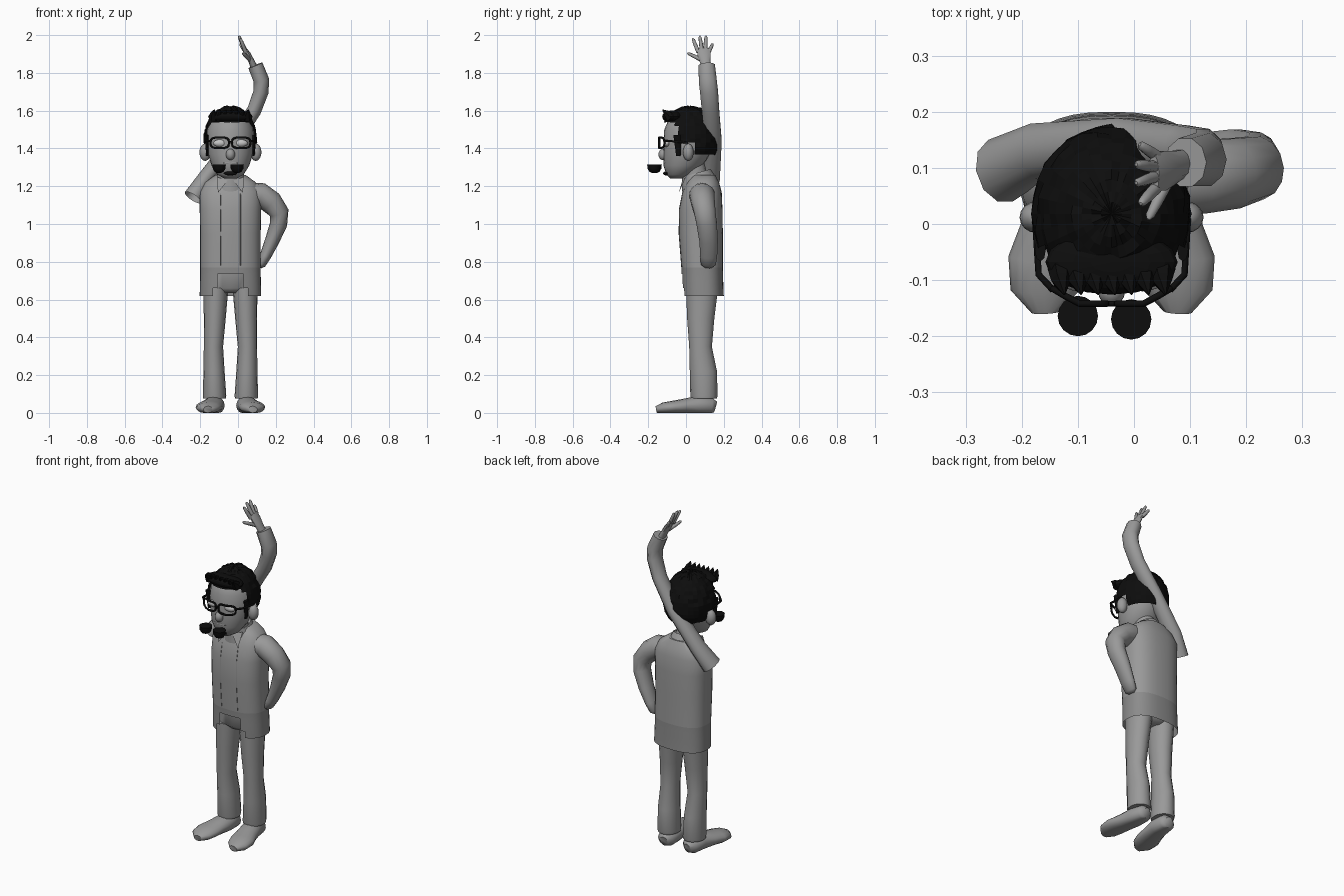
import bpy, bmesh, math, random
from mathutils import Vector

if "Cube" in bpy.data.objects:
    bpy.data.objects.remove(bpy.data.objects["Cube"])
random.seed(4)
CX = -0.04  # middle of the body


def material(name, value):
    m = bpy.data.materials.new(name)
    m.use_nodes = True
    col = (value, value, value, 1)
    m.diffuse_color = col
    m.node_tree.nodes["Principled BSDF"].inputs["Base Color"].default_value = col
    return m


GREY = material("mid grey", 0.32)
DARK = material("darker grey", 0.26)
LIGHT = material("light grey", 0.55)
BLACK = material("black", 0.004)


def finish(name, bm, mat, angle=50):
    bmesh.ops.recalc_face_normals(bm, faces=bm.faces)
    mesh = bpy.data.meshes.new(name)
    bm.to_mesh(mesh)
    bm.free()
    mesh.materials.append(mat)
    ob = bpy.data.objects.new(name, mesh)
    bpy.context.collection.objects.link(ob)
    bpy.ops.object.select_all(action='DESELECT')
    ob.select_set(True)
    bpy.context.view_layer.objects.active = ob
    if angle:
        bpy.ops.object.shade_smooth_by_angle(angle=math.radians(angle))
    return ob


def loft(pts, n=16, level=True, ref=(0, 1, 0), power=2.0, caps=(True, True)):
    """Skin elliptical rings (x, y, z, ru, rv) set level or square to the path."""
    bm = bmesh.new()
    rings = []
    for i, (x, y, z, ru, rv) in enumerate(pts):
        t = Vector((0, 0, 1))
        if not level:
            a, b = pts[max(i - 1, 0)], pts[min(i + 1, len(pts) - 1)]
            t = (Vector(b[:3]) - Vector(a[:3])).normalized()
        u = Vector(ref).cross(t).normalized()
        v = t.cross(u)
        ring = []
        for k in range(n):
            c, s = math.cos(math.tau * k / n), math.sin(math.tau * k / n)
            c = math.copysign(abs(c) ** (2 / power), c)
            s = math.copysign(abs(s) ** (2 / power), s)
            p = Vector((x, y, z)) + u * c * ru + v * s * rv
            p.z = max(p.z, 0)
            ring.append(bm.verts.new(p))
        rings.append(ring)
    for a, b in zip(rings, rings[1:]):
        for k in range(n):
            j = (k + 1) % n
            bm.faces.new((a[k], a[j], b[j], b[k]))
    if caps[0]:
        bm.faces.new(rings[0])
    if caps[1]:
        bm.faces.new(rings[-1])
    return bm


def ball(size, at, seg=16, rings=10):
    bm = bmesh.new()
    bmesh.ops.create_uvsphere(bm, u_segments=seg, v_segments=rings, radius=1)
    bmesh.ops.scale(bm, vec=size, verts=bm.verts)
    bmesh.ops.translate(bm, vec=at, verts=bm.verts)
    return bm


def wire(name, pts, r, mat, cyclic=False):
    cu = bpy.data.curves.new(name, 'CURVE')
    cu.dimensions = '3D'
    cu.bevel_depth, cu.bevel_resolution = r, 1
    sp = cu.splines.new('POLY')
    sp.points.add(len(pts) - 1)
    for q, p in zip(sp.points, pts):
        q.co = (*p, 1)
    sp.use_cyclic_u = cyclic
    cu.materials.append(mat)
    ob = bpy.data.objects.new(name, cu)
    bpy.context.collection.objects.link(ob)
    bpy.ops.object.select_all(action='DESELECT')
    ob.select_set(True)
    bpy.context.view_layer.objects.active = ob
    bpy.ops.object.convert(target='MESH')


# Shirt with a front opening at the hem and a darker lower band
bm = loft([(CX, .09, .62, .163, .11), (CX, .088, .66, .162, .11),
           (CX, .087, .70, .161, .11), (CX, .086, .735, .16, .11),
           (CX, .085, .77, .16, .11), (CX, .078, .95, .16, .117),
           (CX, .078, 1.08, .163, .115), (CX, .085, 1.17, .163, .104),
           (CX, .09, 1.22, .135, .085), (CX, .09, 1.26, .08, .065)],
          n=36, power=2.5, caps=(False, True))
gap = []
for f in bm.faces:
    c = f.calc_center_median()
    f.material_index = int(c.z < .77)
    if c.y < .03 and abs(c.x - CX) < .1 - (c.z - .62) * .45 and c.z < .73:
        gap.append(f)
bmesh.ops.delete(bm, geom=gap, context='FACES')
shirt = finish("shirt", bm, GREY)
shirt.data.materials.append(DARK)

# Front seams laid on the shirt surface
bpy.context.view_layer.update()
for side in (-1, 1):
    seam = []
    for i in range(12):
        hit, loc, nor, idx = shirt.ray_cast(
            Vector((CX + side * .053, -1, .78 + i * .037)), Vector((0, 1, 0)))
        if hit:
            seam.append(loc)
    if len(seam) > 1:
        wire("shirt_seam", seam, .002, DARK)

# Collar and its two points
finish("collar", loft([(CX, .075, 1.2, .095, .1), (CX, .055, 1.27, .068, .078)],
                      level=False, caps=(False, False)), GREY)
for side in (-1, 1):
    bm = bmesh.new()
    tri = [(.015, -.02, 1.23), (.072, .0, 1.25), (.066, -.038, 1.165)]
    bm.faces.new([bm.verts.new((CX + side * x, y, z)) for x, y, z in tri])
    finish("collar_point", bm, GREY, 0)

# Trousers and shoes
finish("hips", loft([(CX, .085, .635, .06, .06), (CX, .085, .66, .14, .085),
                     (CX, .085, .76, .145, .09)], n=20), GREY)
for side in (-1, 1):
    def at(off):
        return CX + side * off
    finish("trouser_leg", loft([
        (at(.084), .095, .075, .06, .068), (at(.084), .095, .09, .062, .072),
        (at(.087), .092, .22, .056, .072), (at(.09), .077, .35, .051, .06),
        (at(.083), .078, .5, .058, .072), (at(.077), .085, .66, .066, .085)]), GREY)
    finish("shoe", loft([
        (at(.078), .155, .03, .025, .03), (at(.08), .135, .036, .048, .045),
        (at(.086), .06, .04, .056, .05), (at(.1), -.01, .035, .062, .04),
        (at(.115), -.07, .03, .07, .034), (at(.12), -.12, .025, .06, .03),
        (at(.118), -.157, .018, .025, .018)],
        level=False, ref=(0, 0, 1)), GREY)

# Arm resting on the hip
finish("hip_arm", loft([
    (.05, .08, 1.16, .06, .065), (.12, .085, 1.155, .064, .068),
    (.175, .09, 1.115, .062, .064), (.218, .1, 1.06, .052, .058),
    (.215, .11, 1.0, .046, .055), (.18, .12, .91, .038, .05),
    (.145, .12, .83, .03, .046), (.122, .118, .785, .024, .04),
    (.115, .117, .77, .01, .02)], n=14, level=False), GREY)

# Raised arm passing behind the head, open at the shoulder end
finish("raised_sleeve", loft([
    (-.238, .095, 1.14, .052, .06), (-.17, .13, 1.245, .042, .052),
    (-.02, .145, 1.44, .04, .046), (.085, .13, 1.6, .038, .048),
    (.122, .122, 1.7, .04, .05), (.124, .115, 1.76, .042, .05),
    (.092, .11, 1.84, .04, .045)], n=10, level=False, caps=(False, True)), GREY)
finish("palm", loft([
    (.09, .11, 1.82, .02, .024), (.072, .102, 1.86, .016, .03),
    (.052, .095, 1.9, .015, .037), (.036, .092, 1.927, .01, .034)],
    n=10, level=False), GREY)
for root, tip in [((.04, .065, 1.91), (.012, .036, 1.983)),
                  ((.038, .084, 1.92), (.004, .073, 1.996)),
                  ((.038, .102, 1.92), (.004, .106, 1.997)),
                  ((.042, .12, 1.91), (.01, .142, 1.955)),
                  ((.062, .08, 1.87), (.025, .008, 1.905))]:
    a, b = Vector(root), Vector(tip)
    path = [(*a, .011, .011), (*a.lerp(b, .55), .01, .01),
            (*a.lerp(b, .9), .008, .008), (*b, .003, .003)]
    finish("finger", loft(path, n=8, level=False), GREY)

# Neck, head, nose and ears
finish("neck", loft([(CX, .065, 1.2, .06, .065), (CX, .03, 1.33, .06, .065)]), GREY)
finish("head", loft([
    (CX, -.05, 1.242, .035, .035), (CX, -.038, 1.262, .07, .066),
    (CX, -.015, 1.31, .1, .105), (CX, .003, 1.37, .119, .123),
    (CX, .012, 1.43, .127, .132), (CX, .017, 1.5, .123, .132),
    (CX, .02, 1.545, .105, .115), (CX, .02, 1.59, .06, .07)], n=24), GREY)
finish("nose", ball((.024, .026, .03), (CX, -.12, 1.368)), GREY)
finish("lips", ball((.042, .012, .009), (CX, -.108, 1.322)), GREY)
for side in (-1, 1):
    finish("ear", ball((.03, .028, .046), (CX + side * .134, .012, 1.38)), GREY)
    finish("eye", ball((.036, .018, .02), (CX + side * .055, -.102, 1.428)), LIGHT)
    finish("sideburn", loft([(CX + side * .122, -.04, 1.36, .006, .012),
                             (CX + side * .127, -.045, 1.47, .01, .022)], n=8), BLACK)

# Hair: tousled cap cut back around face and ears
bm = ball((.138, .154, .168), (CX, .018, 1.453), 32, 24)
cut = []
for f in bm.faces:
    c = f.calc_center_median()
    limit = 1.36 if c.y > .05 else 1.435 if c.y > -.05 else 1.53
    if c.z < limit:
        cut.append(f)
bmesh.ops.delete(bm, geom=cut, context='FACES')
for v in bm.verts:
    v.co += (v.co - Vector((CX, .02, 1.45))) * random.uniform(-.01, .05)
    v.co.z = min(v.co.z, 1.628)
finish("hair", bm, BLACK, 0)
finish("fringe", ball((.118, .058, .034), (CX, -.068, 1.568)), BLACK, 0)
for i in range(7):
    x = CX + (i - 3) * .03
    finish("hair_tuft", loft([(x, -.08, 1.56, .024, .03), (x, -.1, 1.585, .018, .02),
                              (x + .006, -.125, 1.605, .002, .002)],
                             n=6, level=False), BLACK, 0)

# Glasses
for side in (-1, 1):
    rim = []
    for k in range(16):
        a = math.tau * k / 16
        c, s = math.cos(a), math.sin(a)
        x = .057 + .049 * math.copysign(abs(c) ** .6, c)
        z = 1.43 + .028 * math.copysign(abs(s) ** .6, s)
        rim.append((CX + side * x, -.142 + max(0, x - .06) * .6, z))
    wire("glasses_rim", rim, .006, BLACK, True)
    wire("glasses_temple", [(CX + side * .104, -.118, 1.44), (CX + side * .13, -.09, 1.44),
                            (CX + side * .136, .01, 1.43)], .006, BLACK)
wire("glasses_bridge", [(CX - .012, -.142, 1.436), (CX + .012, -.142, 1.436)], .005, BLACK)

# Two dark cups in front of the chin and a small chin beard
for x, y in ((-.1, -.164), (-.005, -.17)):
    finish("cup", loft([(x, y, 1.27, .01, .01), (x, y, 1.277, .024, .024),
                        (x, y, 1.292, .033, .033), (x, y, 1.316, .036, .036)]), BLACK)
finish("chin_beard", ball((.036, .018, .011), (CX, -.103, 1.268)), BLACK)
